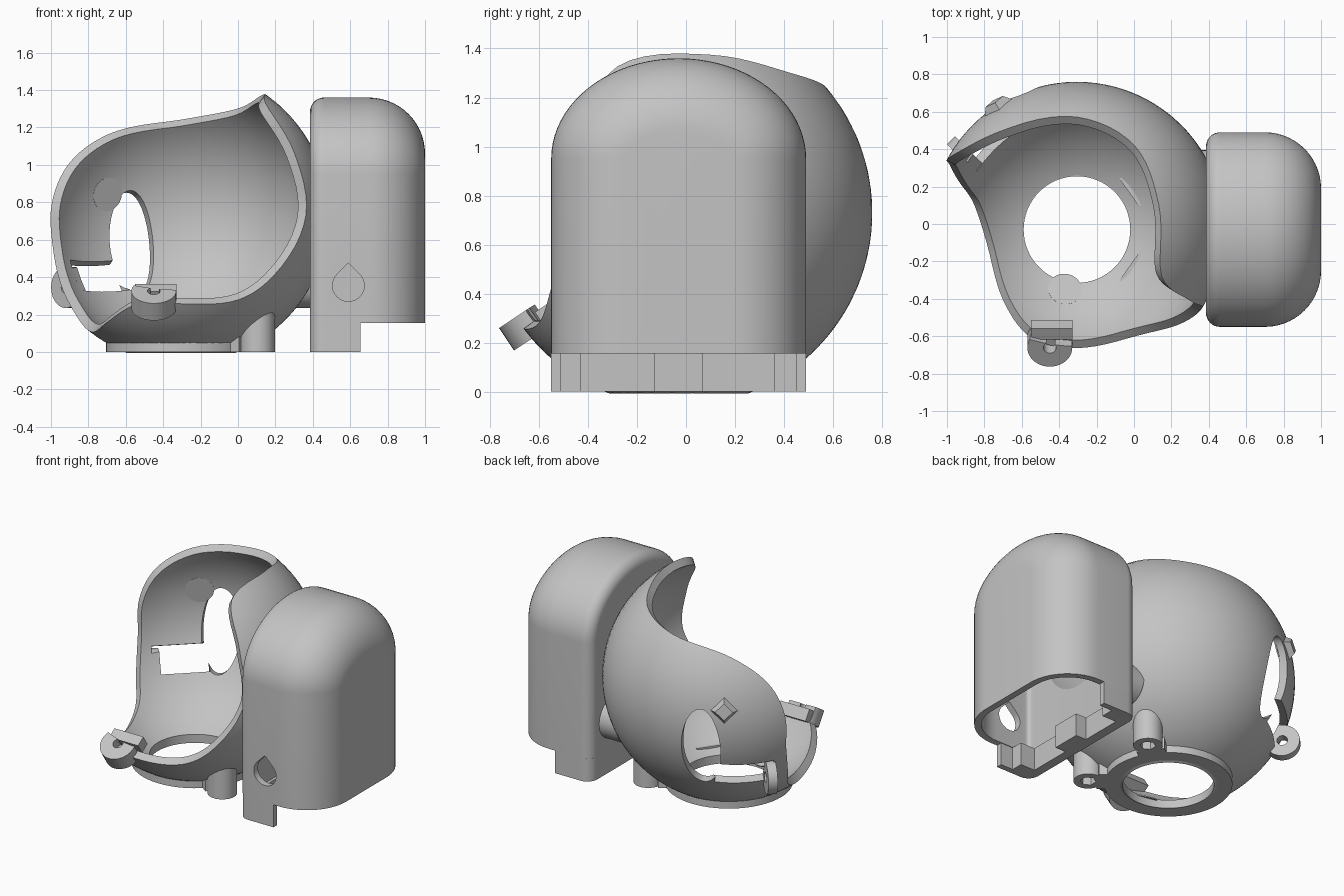
import bpy, bmesh, math
from mathutils import Vector, Matrix

if "Cube" in bpy.data.objects:
    bpy.data.objects.remove(bpy.data.objects["Cube"])

C = Vector((-.305, -.03, .73))      # centre of the spherical shell
R, R_IN = .79, .737

grey = bpy.data.materials.new("light grey")
grey.use_nodes = True
grey.diffuse_color = (.55, .55, .55, 1)
grey.node_tree.nodes["Principled BSDF"].inputs["Base Color"].default_value = (.55, .55, .55, 1)


def finish(name, bm):
    bmesh.ops.recalc_face_normals(bm, faces=bm.faces)
    mesh = bpy.data.meshes.new(name)
    bm.to_mesh(mesh)
    bm.free()
    mesh.materials.append(grey)
    obj = bpy.data.objects.new(name, mesh)
    bpy.context.collection.objects.link(obj)
    return obj


def facing(pos, normal):
    turn = Vector(normal).to_track_quat('Z', 'Y').to_matrix().to_4x4()
    return Matrix.Translation(pos) @ turn


def cyl(name, pos, normal, r, depth, segs=40, r2=None, scale=(1, 1, 1)):
    bm = bmesh.new()
    m = facing(pos, normal) @ Matrix.Diagonal((*scale, 1))
    bmesh.ops.create_cone(bm, cap_ends=True, segments=segs, radius1=r,
                          radius2=r if r2 is None else r2, depth=depth, matrix=m)
    return finish(name, bm)


def block(name, pos, normal, size):
    bm = bmesh.new()
    bmesh.ops.create_cube(bm, size=1, matrix=facing(pos, normal) @ Matrix.Diagonal((*size, 1)))
    return finish(name, bm)


def prism(name, points, along):
    bm = bmesh.new()
    face = bm.faces.new([bm.verts.new(p) for p in points])
    out = bmesh.ops.extrude_face_region(bm, geom=[face])
    moved = [v for v in out["geom"] if isinstance(v, bmesh.types.BMVert)]
    bmesh.ops.translate(bm, verts=moved, vec=along)
    return finish(name, bm)


def cavity():
    bm = bmesh.new()
    bmesh.ops.create_uvsphere(bm, u_segments=64, v_segments=32, radius=R_IN + .004,
                              matrix=Matrix.Translation(C))
    return finish("cavity_cutter", bm)


def bake(obj):
    deps = bpy.context.evaluated_depsgraph_get()
    mesh = bpy.data.meshes.new_from_object(obj.evaluated_get(deps))
    obj.modifiers.clear()
    obj.data = mesh


def cut(obj, cutters):
    for c in cutters:
        c.hide_render = True
        mod = obj.modifiers.new("cut", 'BOOLEAN')
        mod.operation, mod.solver, mod.object = 'DIFFERENCE', 'EXACT', c
    bake(obj)
    for c in cutters:
        bpy.data.objects.remove(c)


# Open shell: a smooth wavy rim, swept down to the pole behind the opening
rim = [Vector(p) for p in (
    (-.695, .38, .06), (-.6, .43, .27), (-.395, .53, .43), (0, .6, .51), (.305, .45, .57),
    (.435, .13, .64), (.455, -.25, .6), (.605, -.38, .33), (.665, -.42, 0),
    (.505, -.52, -.31), (.305, -.57, -.45), (0, -.63, -.47), (-.195, -.6, -.47),
    (-.295, -.53, -.5), (-.395, -.37, -.57), (-.475, -.09, -.62),
    (-.545, .13, -.55), (-.625, .25, -.41), (-.68, .35, -.18))]
pole = Vector((.45, .65, -.61)).normalized()


def smooth_loop(pts, steps):
    out, n = [], len(pts)
    for i in range(n):
        a, b, c, d = (pts[(i + k) % n] for k in (-1, 0, 1, 2))
        for s in range(steps):
            t = s / steps
            p = 2 * b + (c - a) * t + (2 * a - 5 * b + 4 * c - d) * t**2 + (3 * b - a - 3 * c + d) * t**3
            out.append(p.normalized())
    return out


loop = smooth_loop(rim, 6)
N, RINGS = len(loop), 30
bm = bmesh.new()
edges = []
for radius in (R, R_IN):
    prev = None
    tip = bm.verts.new(C + pole * radius)
    for k in range(1, RINGS + 1):
        ring = [bm.verts.new(C + pole.slerp(d, k / RINGS) * radius) for d in loop]
        for i in range(N):
            j = (i + 1) % N
            bm.faces.new((prev[i], prev[j], ring[j], ring[i]) if prev else (tip, ring[j], ring[i]))
        prev = ring
    edges.append(prev)
for i in range(N):
    j = (i + 1) % N
    bm.faces.new((edges[0][i], edges[0][j], edges[1][j], edges[1][i]))
shell = finish("shell", bm)

# Floor hole, tall side hole and the slot beside it
floor_pos = Vector((C.x, C.y, 0))
side = Vector((-.265, .66, -.15)).normalized()
slot = Vector((-.45, .48, -.33)).normalized()
cut(shell, [
    cyl("floor_cutter", floor_pos, (0, 0, 1), .285, .5, 64),
    cyl("side_cutter", C + side * .76, side, 1, .4, 48, scale=(.125, .28, 1)),
    block("slot_cutter", C + slot * .76, slot, (.36, .18, .4))])

# Base ring
base = cyl("base_ring", floor_pos + Vector((0, 0, .026)), (0, 0, 1), .4, .052, 64)
cut(base, [cyl("ring_cutter", floor_pos, (0, 0, 1), .285, .5, 64)])

# Two screw posts joined to the ring, with hexagonal sockets
for label, sgn in (("back", 1), ("front", -1)):
    foot = Vector((.105, C.y + sgn * .29, 0))
    post = cyl(label + "_screw_post", foot + Vector((0, 0, .12)), (0, 0, 1), .092, .24)
    cut(post, [cavity(), cyl("socket_cutter", foot, (0, 0, 1), .05, .16, 6)])
    inward = (floor_pos - foot).normalized()
    across = Vector((-inward.y, inward.x, 0)) * .09
    a, b = foot + inward * .06, foot + inward * .16
    prism(label + "_post_link", [a + across, b + across, b - across, a - across], (0, 0, .09))

# Front hinge lug with its mounting block
tilt = Vector((0, -.55, .83)).normalized()
lug_pos = Vector((-.45, -.632, .28))
lug = cyl("front_lug", lug_pos, tilt, .12, .11)
cut(lug, [cavity(), cyl("pin_cutter", lug_pos, tilt, .034, .4, 24)])
block("front_lug_block", (-.44, -.565, .31), tilt, (.22, .07, .08))

# Side hinge lug
lug_pos = Vector((-.9, .37, .345))
lug = cyl("side_lug", lug_pos, (.7, .7, 0), .11, .06)
cut(lug, [cavity(), cyl("pin_cutter", lug_pos, (.7, .7, 0), .034, .3, 24)])

# Diamond boss outside, flush round pads inside
boss = Vector((-.42, .65, .12)).normalized()
cyl("diamond_boss", C + boss * (R + .005), boss, .1, .06, 4, r2=.055)
for label, d in (("wall", boss), ("floor", Vector((-.065, -.32, -.66)).normalized())):
    cyl(label + "_pad", C + d * .734, d, .09, .008)

# Neck joining the shell to the housing
neck = cyl("neck", (.33, .26, .37), (1, 0, 0), .135, .16)
cut(neck, [cavity()])

# Domed housing: arched sections lofted in x, drawn in at the rounded ends
X0, X1, HALF, SPRING, TOP, STEP = .385, 1.0, .52, .95, 1.36, .155


def rounded(x_edge, r, sgn, count):
    for k in range(count + 1):
        a = math.pi / 2 * k / count
        yield x_edge - sgn * r * (1 - math.sin(a)), r * (1 - math.cos(a))


sections = list(rounded(X0, .075, -1, 8))[::-1] + list(rounded(X1, .3, 1, 14))
bm = bmesh.new()
rows = []
for x, inset in sections:
    w, h = HALF - inset, TOP - SPRING - inset
    arch = [(w * math.cos(math.pi * k / 40), SPRING + h * math.sin(math.pi * k / 40)) for k in range(41)]
    outline = [(w, STEP)] + arch + [(-w, STEP)]
    rows.append([bm.verts.new((x, C.y + y, z)) for y, z in outline])
for p, q in zip(rows, rows[1:]):
    for i in range(len(p) - 1):
        bm.faces.new((p[i], p[i + 1], q[i + 1], q[i]))
bm.faces.new(rows[0])
bm.faces.new(rows[-1])
housing = finish("housing", bm)
wall = housing.modifiers.new("wall", 'SOLIDIFY')
wall.thickness, wall.offset = .045, -1
bake(housing)

# Teardrop hole in the housing front
r = .085
drop = [(r * math.cos(a), r * math.sin(a)) for a in
        (math.radians(-225 + 270 * k / 24) for k in range(25))] + [(0, r * math.sqrt(2))]
cut(housing, [prism("teardrop_cutter", [(.59 + x, -.7, .355 + z) for x, z in drop], (0, .3, 0))])

# Stepped skirt under the inner half of the housing
steps = [(-.55, .655), (-.51, .655), (-.51, .56), (-.43, .56), (-.43, .45), (-.13, .45),
         (-.13, .53), (.07, .53), (.07, .45), (.36, .45), (.36, .56), (.45, .56),
         (.45, .655), (.49, .655)]
corner = [(x, HALF - inset) for x, inset in rounded(X0, .075, -1, 6)]
plan = [(x, y) for y, x in steps]
plan += [(x, C.y + w) for x, w in corner[::-1][::-1]]
plan += [(x, C.y - w) for x, w in corner[::-1]]
prism("housing_skirt", [(x, y, 0) for x, y in plan], (0, 0, STEP + .002))

# Smooth curved surfaces, keep edges crisp
bpy.ops.object.select_all(action='DESELECT')
for obj in bpy.context.collection.objects:
    if obj.type == 'MESH' and grey.name in obj.data.materials:
        obj.select_set(True)
        bpy.context.view_layer.objects.active = obj
bpy.ops.object.shade_smooth_by_angle(angle=math.radians(32))
